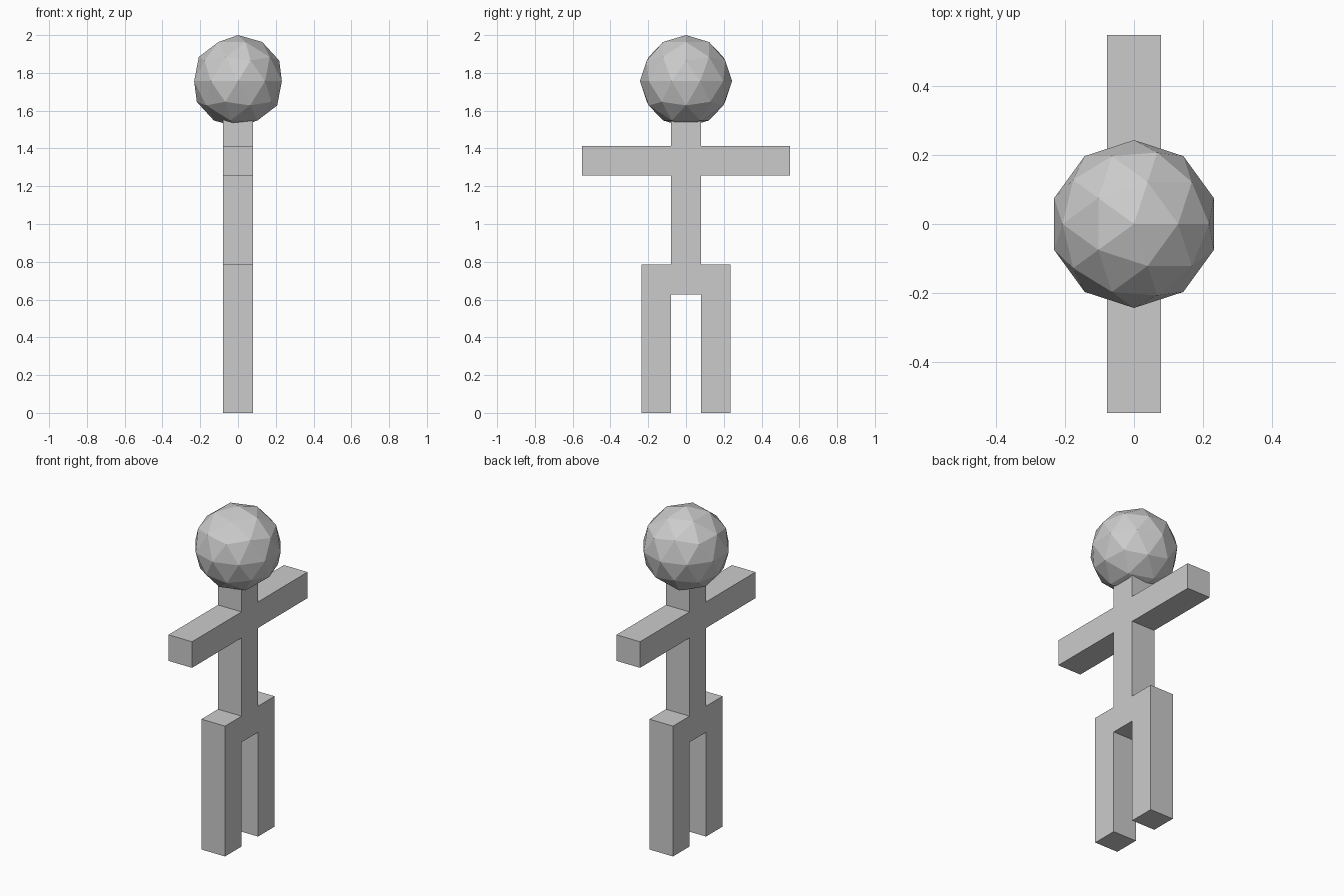
import bpy
import bmesh

if "Cube" in bpy.data.objects:
    bpy.data.objects.remove(bpy.data.objects["Cube"])

U = 0.157            # width of every limb
H = U / 2

grey = bpy.data.materials.new("plain grey")
grey.diffuse_color = (0.6, 0.6, 0.6, 1)
grey.use_nodes = True
grey.node_tree.nodes["Principled BSDF"].inputs["Base Color"].default_value = grey.diffuse_color


def finish(bm, name):
    bmesh.ops.recalc_face_normals(bm, faces=bm.faces)
    mesh = bpy.data.meshes.new(name)
    bm.to_mesh(mesh)
    bm.free()
    mesh.materials.append(grey)
    obj = bpy.data.objects.new(name, mesh)
    bpy.context.collection.objects.link(obj)
    return obj


# Body: half outline (y, z) in limb widths, from crotch up over the arm to the neck
half = [(0.5, 4), (0.5, 0), (1.5, 0), (1.5, 5), (0.5, 5),
        (0.5, 8), (3.5, 8), (3.5, 9), (0.5, 9), (0.5, 10)]
outline = half + [(-y, z) for y, z in reversed(half)]
bm = bmesh.new()
side = bm.faces.new([bm.verts.new((-H, y * U, z * U)) for y, z in outline])
ext = bmesh.ops.extrude_face_region(bm, geom=[side], use_keep_orig=True)
bmesh.ops.translate(bm, vec=(U, 0, 0),
                    verts=[v for v in ext["geom"] if isinstance(v, bmesh.types.BMVert)])
finish(bm, "body")

# Head: faceted ball resting over the neck
R = 0.244
bm = bmesh.new()
bmesh.ops.create_icosphere(bm, subdivisions=2, radius=R)
bmesh.ops.translate(bm, vec=(0, 0, 2 - R), verts=bm.verts)
finish(bm, "head")
